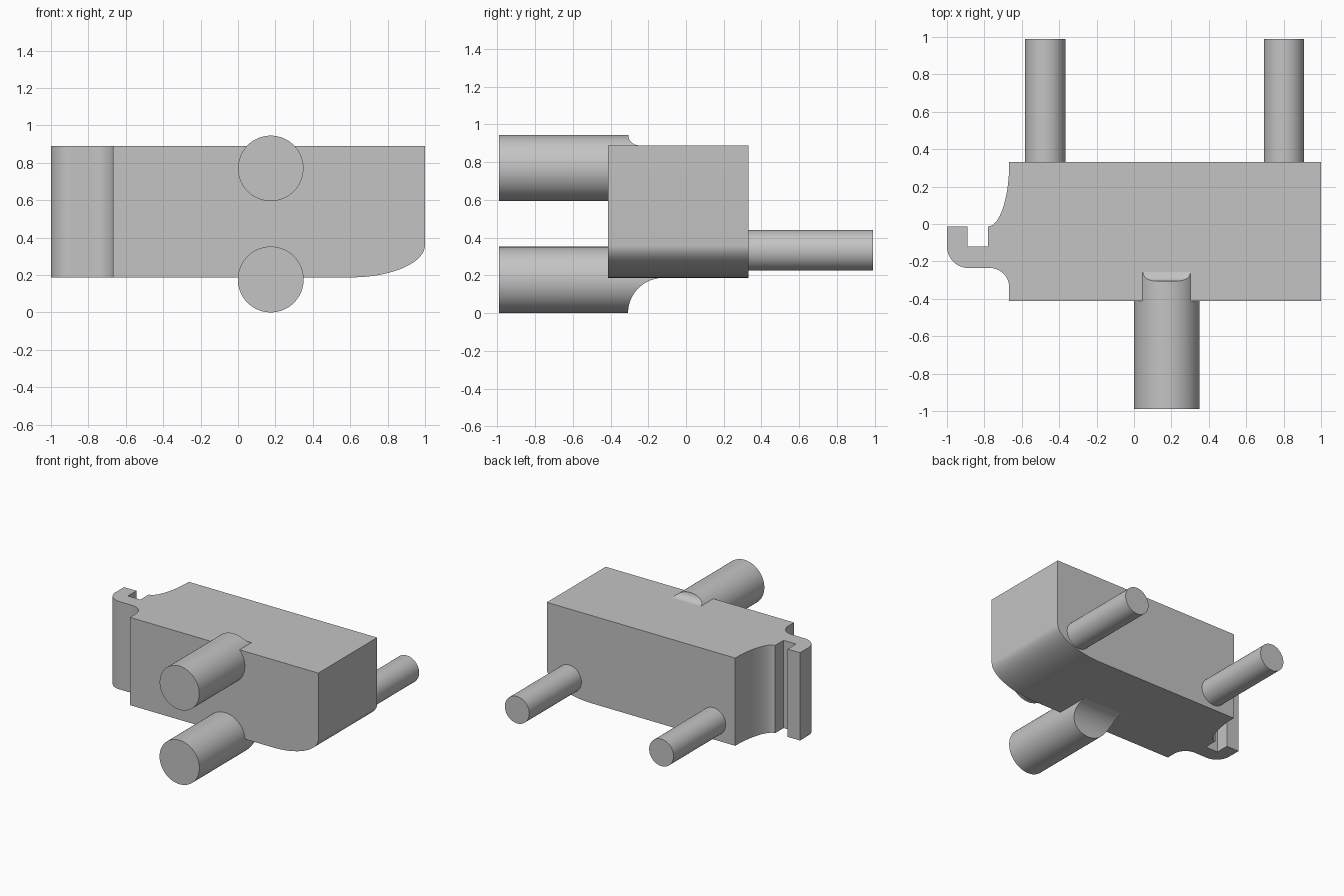
import bpy, bmesh, math
from math import sin, cos, pi, sqrt

if "Cube" in bpy.data.objects:
    bpy.data.objects.remove(bpy.data.objects["Cube"], do_unlink=True)

grey = bpy.data.materials.new("plain grey")
grey.use_nodes = True
grey.diffuse_color = (0.55, 0.55, 0.55, 1)
grey.node_tree.nodes["Principled BSDF"].inputs["Base Color"].default_value = (0.55, 0.55, 0.55, 1)

FRONT, BACK, BOTTOM, TOP = -0.413, 0.331, 0.187, 0.889
SEAM, TIP, END = -0.667, -1.0, 0.99


def finish(bm, name):
    bmesh.ops.remove_doubles(bm, verts=bm.verts, dist=0.0001)
    bmesh.ops.recalc_face_normals(bm, faces=bm.faces)
    mesh = bpy.data.meshes.new(name)
    bm.to_mesh(mesh)
    bm.free()
    mesh.materials.append(grey)
    ob = bpy.data.objects.new(name, mesh)
    bpy.context.collection.objects.link(ob)
    bpy.ops.object.select_all(action='DESELECT')
    ob.select_set(True)
    bpy.context.view_layer.objects.active = ob
    bpy.ops.object.shade_smooth_by_angle(angle=math.radians(30))


def arc(cx, cy, rx, ry, start, stop, n=24):
    """Elliptical arc, angles in quarter turns."""
    angles = [(start + (stop - start) * i / n) * pi / 2 for i in range(n + 1)]
    return [(cx + rx * cos(a), cy + ry * sin(a)) for a in angles]


def open_prism(bm, low, high):
    """Capped prism whose closing side is left open for joining."""
    lo, hi = [bm.verts.new(p) for p in low], [bm.verts.new(p) for p in high]
    bm.faces.new(lo)
    bm.faces.new(hi)
    for i in range(len(lo) - 1):
        bm.faces.new((lo[i], lo[i + 1], hi[i + 1], hi[i]))


def rod(name, x, z, r, y0, end_y, n=128):
    """Rod along y; end_y(z) shapes its far end."""
    bm = bmesh.new()
    ring = [(x + r * sin(2 * pi * i / n), z + r * cos(2 * pi * i / n)) for i in range(n)]
    a = [bm.verts.new((px, y0, pz)) for px, pz in ring]
    b = [bm.verts.new((px, end_y(pz), pz)) for px, pz in ring]
    bm.faces.new(a)
    for i in range(n):
        bm.faces.new((a[i - 1], a[i], b[i], b[i - 1]))
    # far end in strips across the rod, so it can curve
    for i in range(n // 2):
        bm.faces.new(list(dict.fromkeys((b[i], b[i + 1], b[-i - 1], b[-i]))))
    finish(bm, name)


# body: block with one rounded lower edge, joined to the side hook
bm = bmesh.new()
block = [(SEAM, BOTTOM)] + arc(0.6, BOTTOM + 0.173, 0.4, 0.173, -1, 0) + [(1, TOP), (SEAM, TOP)]
open_prism(bm, [(x, FRONT, z) for x, z in block], [(x, BACK, z) for x, z in block])

hook = (arc(-0.78, BACK, SEAM + 0.78, BACK + 0.013, 0, -1)
        + [(-0.78, -0.12), (-0.89, -0.12), (-0.89, -0.013), (TIP, -0.013)]
        + arc(-0.885, -0.12, 0.115, 0.115, 2, 3)
        + arc(-0.772, -0.34, 0.105, 0.105, 1, 0)
        + [(SEAM, FRONT)])
open_prism(bm, [(x, y, BOTTOM) for x, y in hook], [(x, y, TOP) for x, y in hook])
finish(bm, "body_with_hook")


# front rods, each scooped where it runs out of the body
def scoop(edge, radius, centre_y):
    return lambda z: centre_y - sqrt(max(0, radius ** 2 - (z - edge) ** 2))


rod("upper_front_rod", 0.175, 0.77, 0.175, -END, scoop(0.945, 0.945 - TOP, -0.25))
rod("lower_front_rod", 0.175, 0.176, 0.176, -END, scoop(0, BOTTOM, -0.12))

# back pins
for name, x in (("right_back_pin", -0.475), ("left_back_pin", 0.802)):
    rod(name, x, 0.333, 0.108, END, lambda z: BACK - 0.01, 64)
